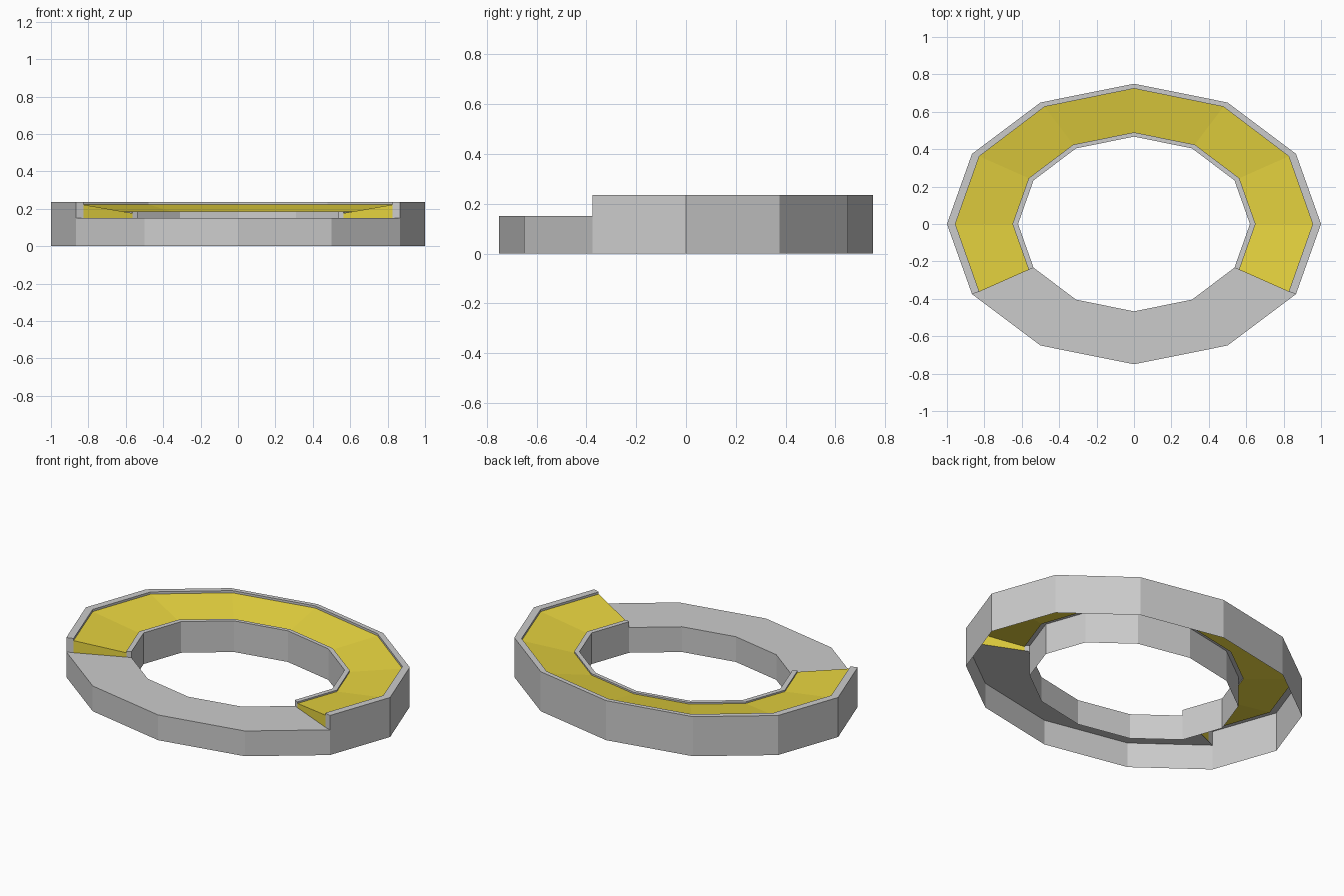
import bpy, bmesh, math

if "Cube" in bpy.data.objects:
    bpy.data.objects.remove(bpy.data.objects["Cube"])

OUT, OUT_IN = (1.0, 0.75), (0.955, 0.724)      # outer wall, inside of outer rim
IN_OUT, IN = (0.65, 0.49), (0.62, 0.467)       # inside of inner rim, inner wall
BACK = list(range(-1, 8))                      # 30 degree steps, raised rear arc
FRONT = list(range(7, 12))                     # low front arc
LOW, HIGH, INNER = 0.15, 0.235, 0.185
GOLD_OUT, GOLD_IN = 0.222, 0.176


def pt(ring, z, i):
    a = math.radians(30 * (i % 12))
    return (ring[0] * math.cos(a), ring[1] * math.sin(a), z)


def sweep(bm, profile, steps):
    """Sweep an open (ring, z) profile along the faceted ellipse."""
    for i, j in zip(steps, steps[1:]):
        for (ra, za), (rb, zb) in zip(profile, profile[1:]):
            bm.faces.new([bm.verts.new(p) for p in
                          (pt(ra, za, i), pt(ra, za, j), pt(rb, zb, j), pt(rb, zb, i))])


def cap(bm, profile):
    """Close both ends of the raised arc with a flat face."""
    for i, order in ((-1, 1), (7, -1)):
        bm.faces.new([bm.verts.new(pt(r, z, i)) for r, z in profile[::order]])


def finish(bm, name, color=None):
    bmesh.ops.remove_doubles(bm, verts=bm.verts, dist=1e-4)
    me = bpy.data.meshes.new(name)
    bm.to_mesh(me)
    bm.free()
    ob = bpy.data.objects.new(name, me)
    bpy.context.collection.objects.link(ob)
    if color:
        mat = bpy.data.materials.new(name + "_gold")
        mat.diffuse_color = color
        mat.use_nodes = True
        mat.node_tree.nodes["Principled BSDF"].inputs["Base Color"].default_value = mat.diffuse_color
        me.materials.append(mat)


# Grey frame: low front bench, raised rear walls with thin rims
bm = bmesh.new()
sweep(bm, [(OUT, 0), (OUT, LOW), (IN, LOW), (IN, 0)], FRONT)
sweep(bm, [(OUT, 0), (OUT, LOW), (OUT, HIGH), (OUT_IN, HIGH), (OUT_IN, GOLD_OUT)], BACK)
sweep(bm, [(IN_OUT, GOLD_IN), (IN_OUT, INNER), (IN, INNER), (IN, LOW), (IN, 0)], BACK)
cap(bm, [(OUT, LOW), (OUT, HIGH), (OUT_IN, HIGH), (OUT_IN, LOW)])
cap(bm, [(IN_OUT, LOW), (IN_OUT, INNER), (IN, INNER), (IN, LOW)])
finish(bm, "ring_frame")

# Gold sloping panel with end faces
bm = bmesh.new()
sweep(bm, [(OUT_IN, GOLD_OUT), (IN_OUT, GOLD_IN)], BACK)
cap(bm, [(OUT_IN, LOW), (OUT_IN, GOLD_OUT), (IN_OUT, GOLD_IN), (IN_OUT, LOW)])
finish(bm, "sloped_panel", (0.8, 0.66, 0.05, 1))
